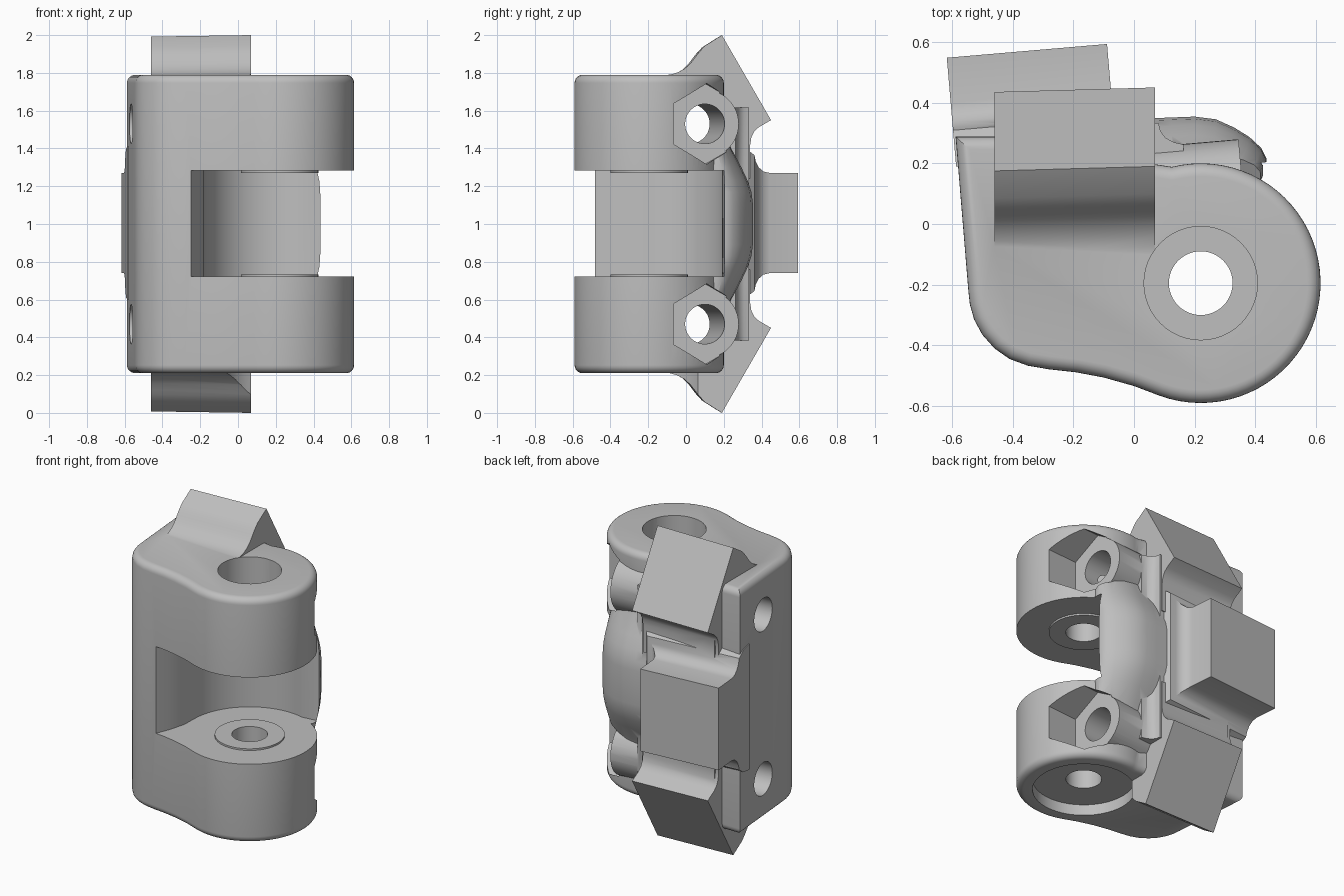
import bpy, bmesh, math
from mathutils import Matrix

cube = bpy.data.objects.get("Cube")
if cube:
    bpy.data.objects.remove(cube, do_unlink=True)

grey = bpy.data.materials.new("plain_grey")
grey.use_nodes = True
grey.diffuse_color = (0.52, 0.52, 0.52, 1)
grey.node_tree.nodes["Principled BSDF"].inputs["Base Color"].default_value = (0.52, 0.52, 0.52, 1)

TILT = Matrix.Rotation(math.radians(4.9), 4, 'Z')
ALONG_X = Matrix(((0, 0, 1, 0), (1, 0, 0, 0), (0, 1, 0, 0), (0, 0, 0, 1)))
INTO_BACK = Matrix(((1, 0, 0, 0), (0, 0, -1, 0), (0, 1, 0, 0), (0, 0, 0, 1)))
CX, CY = 0.22, -0.195          # pivot axis
MID = 1.0                      # mirror height


def loft(name, rings, matrix=None):
    """Closed solid through rings of (points, height)."""
    bm = bmesh.new()
    loops = [[bm.verts.new((x, y, h)) for x, y in pts] for pts, h in rings]
    n = len(loops[0])
    for a, b in zip(loops, loops[1:]):
        for i in range(n):
            j = (i + 1) % n
            bm.faces.new((a[i], a[j], b[j], b[i]))
    bm.faces.new(loops[0][::-1])
    bm.faces.new(loops[-1])
    if matrix:
        bm.transform(matrix)
    bmesh.ops.recalc_face_normals(bm, faces=bm.faces)
    mesh = bpy.data.meshes.new(name)
    bm.to_mesh(mesh)
    bm.free()
    mesh.materials.append(grey)
    ob = bpy.data.objects.new(name, mesh)
    bpy.context.collection.objects.link(ob)
    return ob


def arc(cx, cy, r, a0, a1, n):
    angles = [math.radians(a0 + (a1 - a0) * i / n) for i in range(n + 1)]
    return [(cx + r * math.cos(a), cy + r * math.sin(a)) for a in angles]


def circle(cx, cy, r, n=48):
    return arc(cx, cy, r, 0, 360, n)[:-1]


def hexagon(r):
    """Hexagon with a corner at the top, cut into 48 points to match a circle."""
    pts = []
    for i in range(48):
        a = math.radians(i * 7.5)
        k = r * math.cos(math.pi / 6) / math.cos((a + math.pi / 6) % (math.pi / 3) - math.pi / 6)
        pts.append((k * math.cos(a), k * math.sin(a)))
    return pts


def inset(pts, d):
    """Offset a counter-clockwise outline inwards."""
    out = []
    for i, (x, y) in enumerate(pts):
        px, py = pts[i - 1]
        qx, qy = pts[(i + 1) % len(pts)]
        l1, l2 = math.hypot(x - px, y - py), math.hypot(qx - x, qy - y)
        n1 = (-(y - py) / l1, (x - px) / l1)
        n2 = (-(qy - y) / l2, (qx - x) / l2)
        k = d / max(0.3, 1 + n1[0] * n2[0] + n1[1] * n2[1])
        out.append((x + (n1[0] + n2[0]) * k, y + (n1[1] + n2[1]) * k))
    return out


def combine(target, other, operation):
    bpy.context.view_layer.objects.active = target
    mod = target.modifiers.new("join", 'BOOLEAN')
    mod.operation = operation
    mod.solver = 'EXACT'
    mod.object = other
    bpy.ops.object.modifier_apply(modifier=mod.name)
    bpy.data.objects.remove(other, do_unlink=True)


# Main body: side plate blending into a round lug, rounded top and bottom rims
outline = [(-0.588, 0.288), (-0.546, -0.22), (-0.541, -0.265), (-0.527, -0.315),
           (-0.5, -0.365), (-0.46, -0.41), (-0.41, -0.445), (-0.35, -0.467),
           (-0.28, -0.479), (-0.19, -0.489), (-0.1, -0.506), (0.0, -0.534)]
outline += arc(CX, CY, 0.395, -110, 104, 44) + [(0.05, 0.2), (0.03, 0.288)]
R = 0.043
steps = [math.radians(15 * i) for i in range(7)]
rings = [(inset(outline, R * (1 - math.sin(a))), 0.21 + R * (1 - math.cos(a))) for a in steps]
rings += [(p, 2 * MID - h) for p, h in rings[::-1]]
body = loft("hinge_body", rings)

# Rounded wall behind the slot
wall = [(0.425, 0.14), (0.437, 0.175), (0.437, 0.215), (0.42, 0.25), (0.38, 0.287),
        (0.33, 0.318), (0.27, 0.345), (0.2, 0.354), (0.12, 0.351), (0.02, 0.347),
        (-0.03, 0.3), (-0.03, 0.05), (0.3, 0.05)]
rings = []
for h, s in ((0.51, 0.42), (0.6, 0.55), (0.7, 0.76), (0.77, 0.89), (0.83, 0.97), (0.89, 1.0)):
    rings.append(([(0.2 + (x - 0.2) * (0.75 + 0.25 * s), 0.1 + (y - 0.1) * s)
                   for x, y in wall], h))
rings += [(p, 2 * MID - h) for p, h in rings[::-1]]
combine(body, loft("back_wall", rings), 'UNION')

# Root block that joins the teeth, with a fillet towards the lugs
root = [(-0.437, 0.07), (0.163, 0.07), (0.163, 0.262), (0.13, 0.27), (0.103, 0.285),
        (0.087, 0.307), (0.081, 0.333), (-0.437, 0.333)]
combine(body, loft("tooth_root", [(root, 0.383), (root, 2 * MID - 0.383)]), 'UNION')

# Screw bosses in the two lugs
screw_frames = [Matrix.Translation((0.36, 0.1, MID + s * 0.53)) @ TILT @ ALONG_X for s in (1, -1)]
for m in screw_frames:
    c = circle(0, 0, 0.18)
    combine(body, loft("screw_boss", [(c, -0.43), (c, 0.02)], m), 'UNION')

# Slanted upper and lower teeth, leaning out slightly towards the right-hand end
tooth = [(0.19, 2.0), (0.45, 1.55), (0.385, 1.512), (0.36, 1.488), (0.346, 1.458), (0.34, 1.42),
         (0.34, 1.24), (0.17, 1.24), (-0.13, 1.74), (-0.11, 1.787), (-0.075, 1.793), (-0.04, 1.804),
         (-0.005, 1.824), (0.025, 1.852), (0.05, 1.885), (0.07, 1.911), (0.1, 1.943)]
for s in (1, -1):
    rings = [([(y - 0.015 * k, MID + s * (z - MID - 0.008 * k)) for y, z in tooth], x)
             for x, k in ((-0.46, 1), (0.07, 0))]
    combine(body, loft("slanted_tooth", rings, ALONG_X), 'UNION')

# Middle tooth with a flared root, flush with the side plate
rings = []
for depth, f in ((0, 0), (0.15, 0), (0.185, 0.008), (0.212, 0.03), (0.23, 0.06),
                 (0.24, 0.095), (0.29, 0.13), (0.36, 0.14)):
    v = 0.265 + f
    rings.append(([(0, -v), (0.53 + f, -v), (0.53 + f, v), (0, v)], depth))
place = Matrix.Translation((-0.617, 0.548, 1.005)) @ TILT @ INTO_BACK
combine(body, loft("middle_tooth", rings, place), 'UNION')

# Slot between the lugs
slot = [(-0.3, -0.8), (-0.255, -0.5), (-0.215, -0.4), (-0.183, -0.29)]
slot += arc(CX, CY, 0.4, 180, 75, 24) + [(0.6, 0.222), (0.9, 0.222), (0.9, -0.8)]
combine(body, loft("slot_cutter", [(slot, 0.722), (slot, 1.282)]), 'DIFFERENCE')

# Thin washer faces around the pivot inside the slot
for z0, z1 in ((0.68, 0.733), (1.271, 1.32)):
    c = circle(CX, CY, 0.205)
    combine(body, loft("washer_face", [(c, z0), (c, z1)]), 'UNION')

# Pivot bore, deep counterbore on top and wide shallow recess below
for r, z0, z1 in ((0.105, -0.2, 2.2), (0.187, 1.48, 2.15), (0.3, -0.15, 0.28)):
    c = circle(CX, CY, r)
    combine(body, loft("bore_cutter", [(c, z0), (c, z1)]), 'DIFFERENCE')

# Screw holes opening into hexagonal nut pockets
for m in screw_frames:
    c, h = circle(0, 0, 0.105), hexagon(0.214)
    combine(body, loft("screw_cutter", [(c, -1.4), (c, 0), (h, 0), (h, 0.6)], m), 'DIFFERENCE')

# Smooth shading with crisp edges
bpy.ops.object.select_all(action='DESELECT')
body.select_set(True)
bpy.context.view_layer.objects.active = body
bpy.ops.object.shade_smooth_by_angle(angle=math.radians(32))
